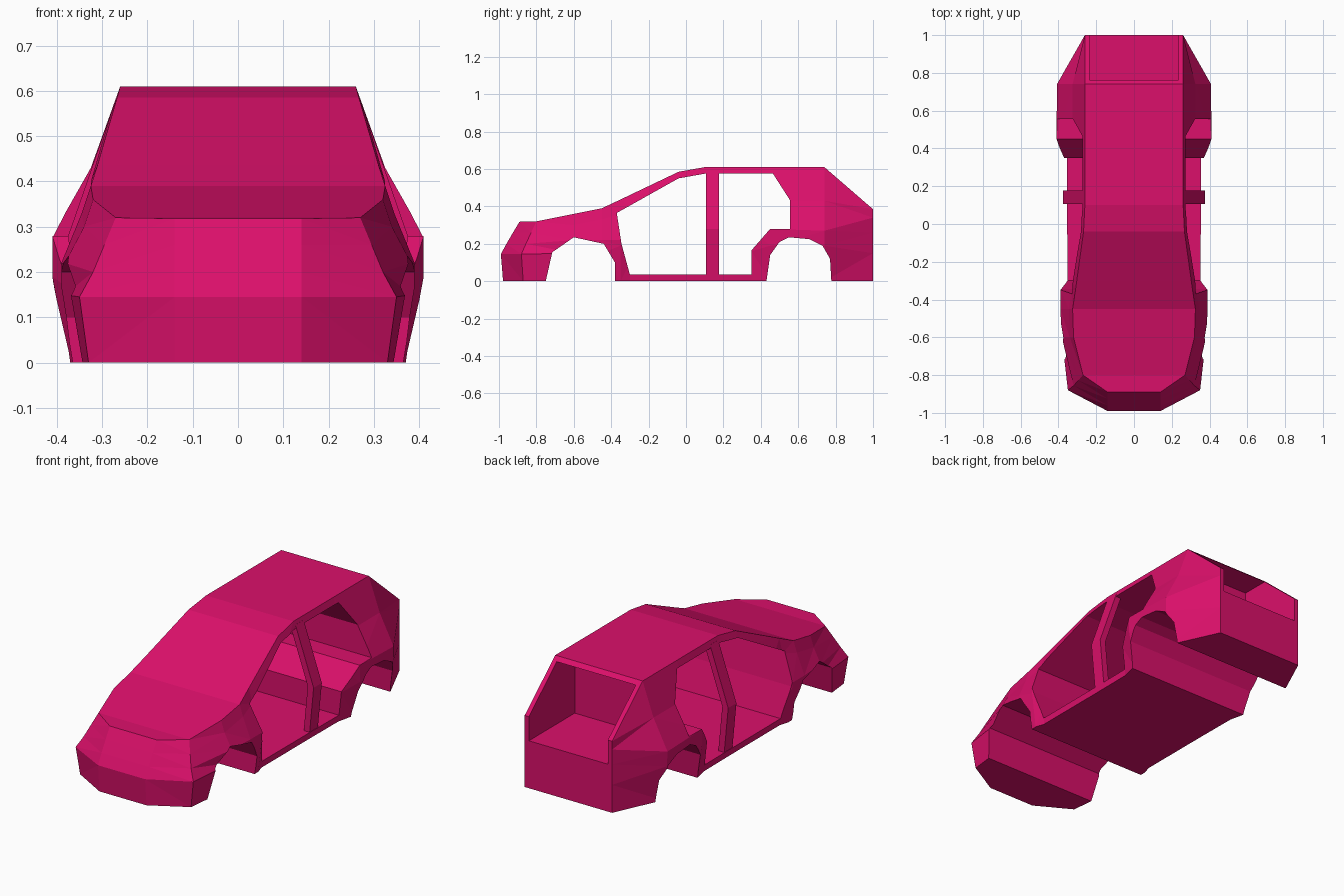
import bpy
import bmesh

cube = bpy.data.objects.get("Cube")
if cube:
    bpy.data.objects.remove(cube, do_unlink=True)

paint = bpy.data.materials.new("magenta_paint")
paint.use_nodes = True
paint.diffuse_color = (0.71, 0.005, 0.145, 1)
paint.node_tree.nodes["Principled BSDF"].inputs["Base Color"].default_value = paint.diffuse_color


def finish(name, bm):
    """Turn a bmesh into a painted, flat shaded object."""
    bmesh.ops.recalc_face_normals(bm, faces=bm.faces)
    mesh = bpy.data.meshes.new(name)
    bm.to_mesh(mesh)
    bm.free()
    mesh.materials.append(paint)
    obj = bpy.data.objects.new(name, mesh)
    bpy.context.collection.objects.link(obj)
    return obj


def side_prism(name, outline, half_width):
    """Extrude a side outline of (y, z) points across the full width."""
    bm = bmesh.new()
    left, right = [[bm.verts.new((x, y, z)) for y, z in outline]
                   for x in (half_width, -half_width)]
    bm.faces.new(left)
    bm.faces.new(right[::-1])
    for i in range(len(outline)):
        j = (i + 1) % len(outline)
        bm.faces.new((left[i], right[i], right[j], left[j]))
    return finish(name, bm)


# Body stations: y, nose rounding, then (x, z) of roof edge, belt, shoulder,
# crease, and the x of the bottom edge
stations = [
    (-.99, 1, (.14, .318), (.14, .26), (.14, .2), (.14, .145), .14),
    (-.88, .8, (.27, .32), (.295, .26), (.32, .2), (.35, .145), .33),
    (-.6, 0, (.32, .36), (.34, .3), (.382, .22), (.382, .15), .36),
    (-.45, 0, (.325, .39), (.345, .33), (.39, .22), (.39, .15), .365),
    (-.35, 0, (.31, .437), (.33, .36), (.39, .22), (.388, .19), .365),
    (-.3, 0, (.303, .461), (.325, .4), (.36, .25), (.358, .1), .35),
    (-.04, 0, (.267, .585), (.3, .5), (.365, .28), (.36, .1), .35),
    (.1, 0, (.26, .61), (.315, .44), (.372, .28), (.36, .1), .35),
    (.35, 0, (.26, .61), (.32, .43), (.375, .28), (.37, .16), .352),
    (.45, 0, (.26, .61), (.325, .43), (.41, .28), (.41, .19), .375),
    (.74, 0, (.26, .61), (.325, .43), (.408, .27), (.405, .19), .38),
    (1, 0, (.26, .385), (.26, .34), (.26, .26), (.26, .15), .26),
]
setback = (.1, .065, .03, 0, .012)


def build_body():
    """Loft the stations into a closed solid."""
    bm = bmesh.new()
    rings = []
    for y, rounding, *edges, bottom in stations:
        half = [(x, y + rounding * back, z)
                for (x, z), back in zip(edges + [(bottom, 0)], setback)]
        loop = half + [(-x, y, z) for x, y, z in reversed(half)]
        rings.append([bm.verts.new(p) for p in loop])
    count = len(rings[0])
    for a, b in zip(rings, rings[1:]):
        for i in range(count):
            j = (i + 1) % count
            bm.faces.new((a[i], a[j], b[j], b[i]))
    # Nose and tail are closed with horizontal strips
    for ring in (rings[0], rings[-1]):
        for i in range(count // 2 - 1):
            bm.faces.new((ring[i], ring[i + 1], ring[-2 - i], ring[-1 - i]))
    bmesh.ops.triangulate(bm, faces=bm.faces)
    return finish("car_body", bm)


body = build_body()

# Cabin opening, wheel arches and rear window recess
cabin = [(-.3, .035), (-.345, .2), (-.37, .365), (-.04, .55), (.1, .575),
         (.465, .575), (.555, .435), (.555, .28), (.45, .28), (.35, .165),
         (.35, .035)]
front_arch = [(-.752, -.05), (-.75, 0), (-.715, .155), (-.6, .235),
              (-.44, .2), (-.38, .1), (-.38, -.05)]
rear_arch = [(.43, -.05), (.43, 0), (.45, .14), (.5, .21), (.55, .235),
             (.66, .225), (.73, .19), (.77, .12), (.78, -.05)]
recess = [(.61, .255), (.61, .59), (1.2, .59), (1.2, .255)]
cutters = [
    side_prism("cabin_cutter", cabin, .6),
    side_prism("front_arch_cutter", front_arch, .6),
    side_prism("rear_arch_cutter", rear_arch, .6),
    side_prism("rear_window_cutter", recess, .235),
]
for cutter in cutters:
    cutter.hide_render = True
    cut = body.modifiers.new(cutter.name, 'BOOLEAN')
    cut.operation = 'DIFFERENCE'
    cut.solver = 'EXACT'
    cut.object = cutter

# Bake the cuts and drop the cutters
bpy.context.view_layer.update()
graph = bpy.context.evaluated_depsgraph_get()
shell = bpy.data.meshes.new_from_object(body.evaluated_get(graph))
body.modifiers.clear()
body.data = shell
shell.materials.clear()
shell.materials.append(paint)
for polygon in shell.polygons:
    polygon.material_index = 0
    polygon.use_smooth = False
for cutter in cutters:
    bpy.data.objects.remove(cutter, do_unlink=True)


def door_pillar(name, side):
    """Bent post between the two doors, from sill to roof."""
    bm = bmesh.new()
    rings = []
    for x, z in ((.349, .01), (.375, .28), (.267, .59)):
        corners = [(x, .107), (x, .177), (x - .035, .177), (x - .035, .107)]
        rings.append([bm.verts.new((side * px, y, z)) for px, y in corners])
    for a, b in zip(rings, rings[1:]):
        for i in range(4):
            j = (i + 1) % 4
            bm.faces.new((a[i], a[j], b[j], b[i]))
    bm.faces.new(rings[0])
    bm.faces.new(rings[-1])
    return finish(name, bm)


for label, side in (("left", 1), ("right", -1)):
    door_pillar(label + "_door_pillar", side)
